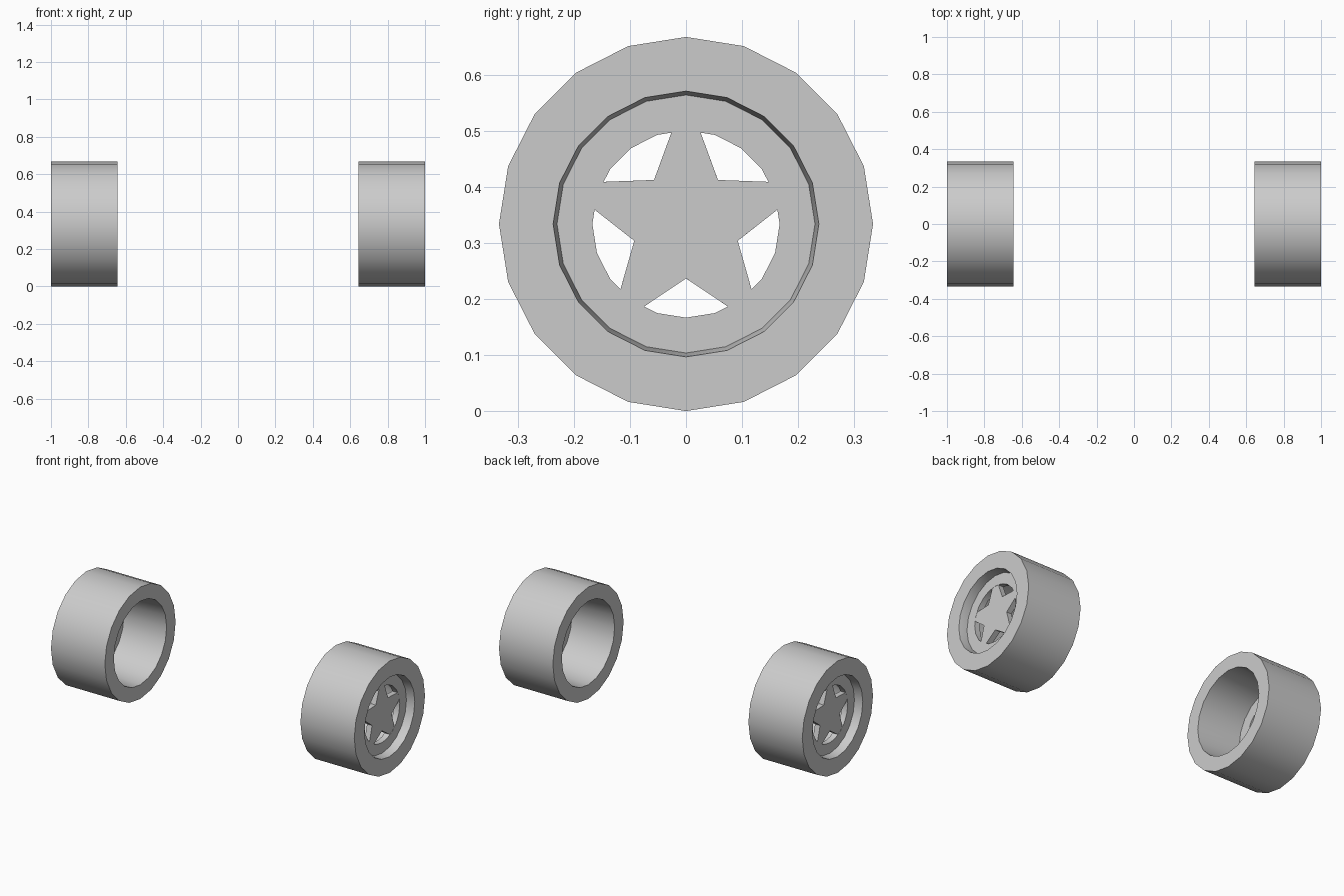
import bpy
import bmesh
import math
from mathutils import Matrix, Vector

cube = bpy.data.objects.get("Cube")
if cube:
    bpy.data.objects.remove(cube, do_unlink=True)

SIDES = 20
RADIUS = 0.3335
WIDTH = 0.355
HOLE = 0.167

grey = bpy.data.materials.new("plain grey")
grey.use_nodes = True
colour = (0.6, 0.6, 0.6, 1)
grey.diffuse_color = colour
grey.node_tree.nodes["Principled BSDF"].inputs["Base Color"].default_value = colour


def finish(name, bm, side):
    """Places a part built with its outer face at x = 0, going inward along -x."""
    bmesh.ops.recalc_face_normals(bm, faces=bm.faces)
    turn = Matrix.Rotation(0 if side > 0 else math.pi, 4, 'Z')
    bm.transform(Matrix.Translation((side, 0, RADIUS)) @ turn)
    mesh = bpy.data.meshes.new(name)
    bm.to_mesh(mesh)
    bm.free()
    mesh.materials.append(grey)
    obj = bpy.data.objects.new(name, mesh)
    bpy.context.collection.objects.link(obj)
    bpy.ops.object.select_all(action='DESELECT')
    obj.select_set(True)
    bpy.context.view_layer.objects.active = obj
    bpy.ops.object.shade_smooth_by_angle(angle=math.radians(30))


def lathe(profile):
    """Revolves a closed (depth, radius) outline around the axle."""
    bm = bmesh.new()
    verts = [bm.verts.new((-d, 0, r)) for d, r in profile]
    edges = [bm.edges.new((v, verts[i - 1])) for i, v in enumerate(verts)]
    bmesh.ops.spin(bm, geom=verts + edges, cent=(0, 0, 0), axis=(1, 0, 0),
                   angle=math.tau, steps=SIDES, use_merge=True)
    bmesh.ops.remove_doubles(bm, verts=bm.verts, dist=1e-5)
    return bm


def star(front, thickness):
    """Five blunt spokes whose ends run just into the rim."""
    bm = bmesh.new()
    outline = []
    for i in range(5):
        turn = Matrix.Rotation(i * math.tau / 5, 3, 'X')
        for y, z in ((-0.0235, HOLE + 0.003), (0.0235, HOLE + 0.003),
                     (0.057, 0.0785)):
            outline.append(bm.verts.new(turn.inverted() @ Vector((-front, y, z))))
    face = bm.faces.new(outline)
    out = bmesh.ops.extrude_face_region(bm, geom=[face], use_keep_orig=True)
    moved = [g for g in out["geom"] if isinstance(g, bmesh.types.BMVert)]
    bmesh.ops.translate(bm, verts=moved, vec=(-thickness, 0, 0))
    return bm


for label, side in (("left", 1), ("right", -1)):
    # Tyre with a tapered lip outside and an open bore inside
    finish(label + "_tyre", lathe([(0, RADIUS), (WIDTH, RADIUS), (WIDTH, 0.249),
                                   (0.085, 0.232), (0.05, 0.230), (0, 0.237)]), side)
    # Recessed rim ring
    finish(label + "_rim", lathe([(0.05, 0.234), (0.085, 0.234),
                                  (0.085, HOLE), (0.05, HOLE)]), side)
    # Star-shaped spokes
    finish(label + "_star_spokes", star(0.051, 0.033), side)
